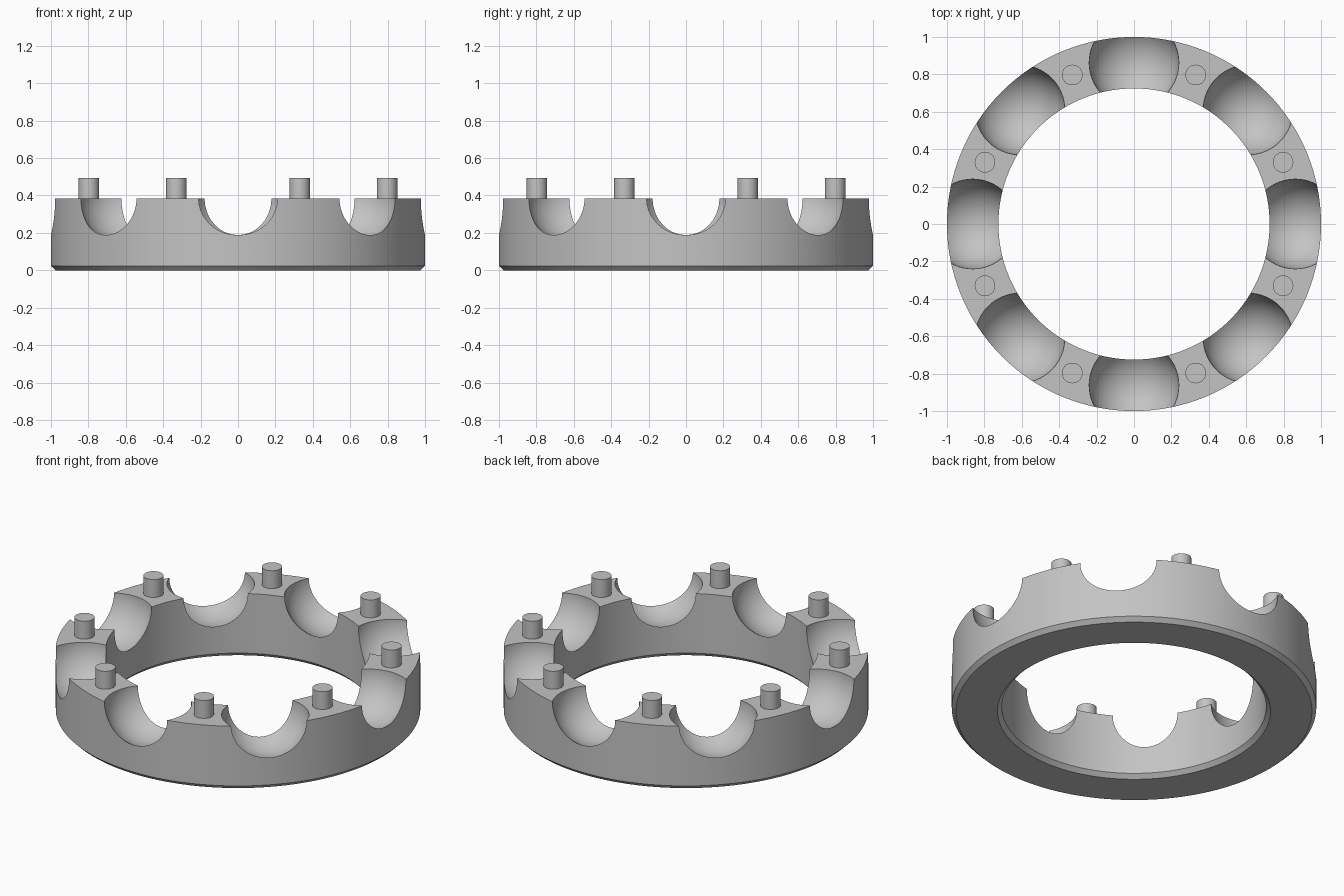
import bpy
import bmesh
from math import cos, sin, pi, radians

cube = bpy.data.objects.get("Cube")
if cube:
    bpy.data.objects.remove(cube)

OUTER, INNER, TOP, CHAMFER = 1.0, 0.725, 0.385, 0.024
MID = (OUTER + INNER) / 2
POCKET_R, PEG_R, PEG_TOP, COUNT = 0.24, 0.055, 0.493, 8

grey = bpy.data.materials.new("plain_grey")
grey.use_nodes = True
colour = (0.55, 0.55, 0.55, 1)
grey.diffuse_color = colour
grey.node_tree.nodes["Principled BSDF"].inputs["Base Color"].default_value = colour


def make_object(name, bm):
    mesh = bpy.data.meshes.new(name)
    bmesh.ops.recalc_face_normals(bm, faces=bm.faces)
    bm.to_mesh(mesh)
    bm.free()
    mesh.materials.append(grey)
    obj = bpy.data.objects.new(name, mesh)
    bpy.context.collection.objects.link(obj)
    return obj


def smooth(obj):
    bpy.ops.object.select_all(action='DESELECT')
    obj.select_set(True)
    bpy.context.view_layer.objects.active = obj
    bpy.ops.object.shade_smooth_by_angle(angle=radians(25))


def around(i, offset=0.0):
    a = 2 * pi * (i + offset) / COUNT
    return MID * cos(a), MID * sin(a)


# Ring body: chamfered profile turned about the z axis
profile = [(INNER + CHAMFER, 0), (OUTER - CHAMFER, 0), (OUTER, CHAMFER),
           (OUTER, TOP), (INNER, TOP), (INNER, CHAMFER)]
bm = bmesh.new()
SEG = 128
rings = [[bm.verts.new((r * cos(2 * pi * s / SEG), r * sin(2 * pi * s / SEG), z))
          for r, z in profile] for s in range(SEG)]
for s in range(SEG):
    a, b = rings[s], rings[(s + 1) % SEG]
    for k in range(len(profile)):
        n = (k + 1) % len(profile)
        bm.faces.new((a[k], b[k], b[n], a[n]))
ring = make_object("ring_body", bm)

# Ball pockets: spheres centred on the top face, cut from the ring
bm = bmesh.new()
for i in range(COUNT):
    x, y = around(i)
    made = bmesh.ops.create_uvsphere(bm, u_segments=64, v_segments=33, radius=POCKET_R)
    bmesh.ops.translate(bm, verts=made["verts"], vec=(x, y, TOP))
cutter = make_object("pocket_cutter", bm)
cutter.hide_render = True
cut = ring.modifiers.new("pockets", 'BOOLEAN')
cut.operation = 'DIFFERENCE'
cut.solver = 'EXACT'
cut.object = cutter
bpy.context.view_layer.objects.active = ring
bpy.ops.object.modifier_apply(modifier=cut.name)
bpy.data.objects.remove(cutter)
smooth(ring)

# Round pegs standing between the pockets
for i in range(COUNT):
    x, y = around(i, 0.5)
    bm = bmesh.new()
    bmesh.ops.create_cone(bm, cap_ends=True, segments=32, radius1=PEG_R,
                          radius2=PEG_R, depth=PEG_TOP - TOP + 0.02)
    bmesh.ops.translate(bm, verts=bm.verts, vec=(x, y, (PEG_TOP + TOP - 0.02) / 2))
    smooth(make_object(f"peg_{i + 1}", bm))
